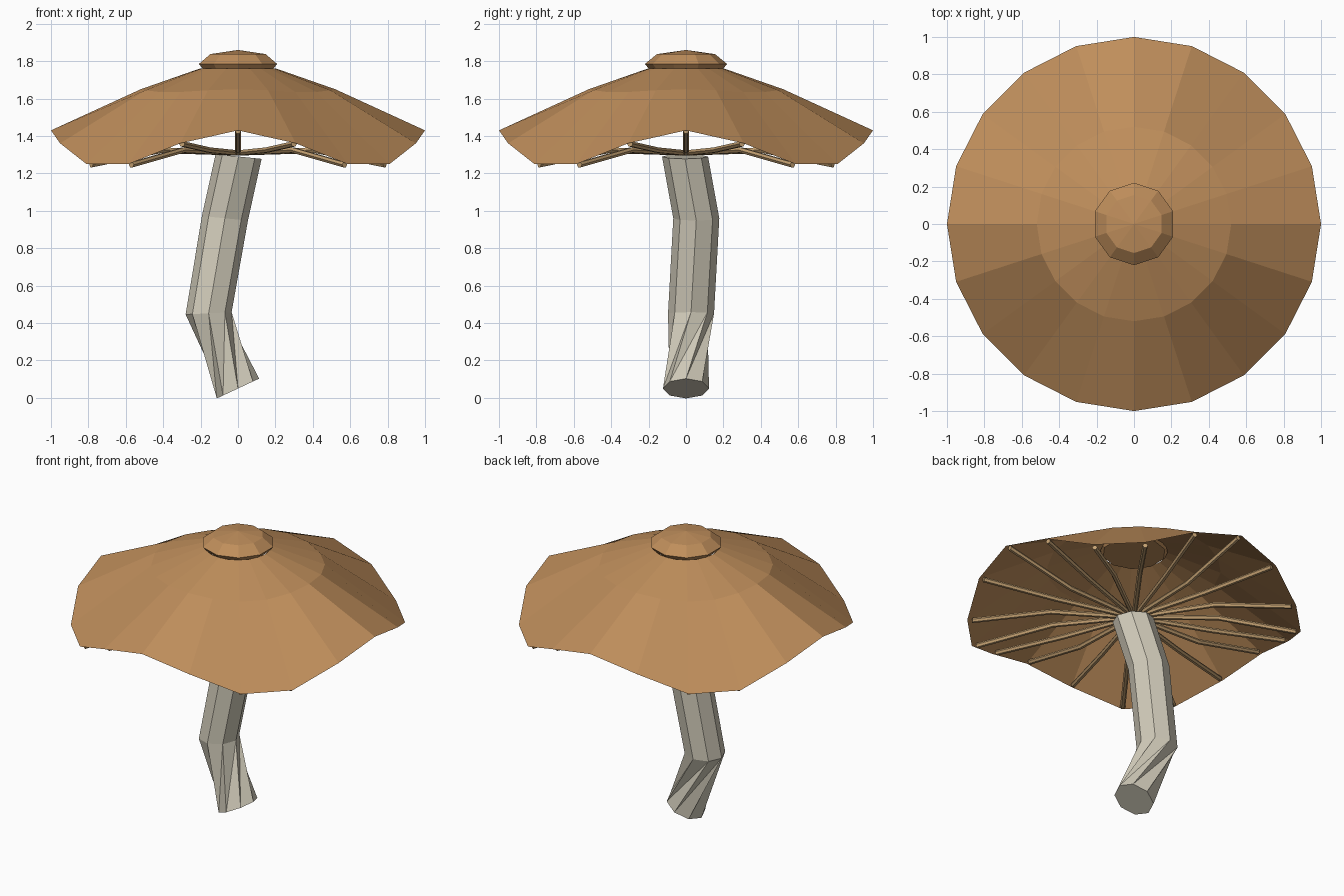
import bpy, bmesh
from math import pi, cos, sin
from mathutils import Vector

if "Cube" in bpy.data.objects:
    bpy.data.objects.remove(bpy.data.objects["Cube"], do_unlink=True)


def material(name, rgb):
    mat = bpy.data.materials.new(name)
    mat.use_nodes = True
    mat.diffuse_color = (*rgb, 1)
    mat.node_tree.nodes["Principled BSDF"].inputs["Base Color"].default_value = (*rgb, 1)
    return mat


cap_brown = material("cap brown", (0.52, 0.27, 0.105))
stem_cream = material("stem cream", (0.64, 0.60, 0.49))
gill_tan = material("gill tan", (0.56, 0.36, 0.17))


def finish(bm, name, mat, closed=True):
    if closed:
        bmesh.ops.recalc_face_normals(bm, faces=bm.faces)
    mesh = bpy.data.meshes.new(name)
    bm.to_mesh(mesh)
    bm.free()
    mesh.materials.append(mat)
    obj = bpy.data.objects.new(name, mesh)
    bpy.context.collection.objects.link(obj)
    return obj


def ring(bm, r, z, sides, start=0.0):
    """Ring of vertices; z may be a height or a function of the angle."""
    verts = []
    for i in range(sides):
        a = start + 2 * pi * i / sides
        verts.append(bm.verts.new((r * cos(a), r * sin(a), z(a) if callable(z) else z)))
    return verts


def bridge(bm, low, high, split=False):
    n = len(low)
    for i in range(n):
        j = (i + 1) % n
        if split:
            bm.faces.new((low[i], low[j], high[i]))
            bm.faces.new((low[j], high[j], high[i]))
        else:
            bm.faces.new((low[i], low[j], high[j], high[i]))


# Wavy rim with four high and four low stretches
def rim_height(a):
    return 1.33 + 0.1 * cos(4 * a)


# Cap: open canopy with twenty sectors
bm = bmesh.new()
rim = ring(bm, 1.0, rim_height, 20)
middle = ring(bm, 0.52, lambda a: 1.642 + 0.008 * cos(4 * a), 20)
crown = ring(bm, 0.2, 1.762, 20)
bridge(bm, rim, middle)
bridge(bm, middle, crown)
finish(bm, "cap", cap_brown, closed=False)

# Knob on top of the cap
bm = bmesh.new()
rings = [ring(bm, r, z, 10, pi / 2) for r, z in ((0.19, 1.75), (0.22, 1.785), (0.155, 1.838))]
bm.faces.new(rings[0][::-1])
bridge(bm, rings[0], rings[1])
bridge(bm, rings[1], rings[2])
tip = bm.verts.new((0, 0, 1.86))
for i in range(10):
    bm.faces.new((rings[2][i], rings[2][(i + 1) % 10], tip))
finish(bm, "cap_knob", cap_brown)

# Stem: crooked octagonal trunk, twisted in its lowest section
# Each section: centre, slope along x, twist
sections = [
    (Vector((0.0, 0.0, 0.05)), 0.43, -pi / 2),
    (Vector((-0.157, 0.027, 0.452)), 0.05, 0),
    (Vector((-0.07, 0.055, 0.96)), -0.1, 0),
    (Vector((0.003, -0.005, 1.29)), -0.1, 0),
]
bm = bmesh.new()
rings = []
for centre, slope, twist in sections:
    verts = ring(bm, 0.123, 0, 8, twist)
    for v in verts:
        x, y = v.co.x, v.co.y
        v.co = centre + Vector((x * 0.92, y, x * slope)) if slope > 0.2 else centre + Vector((x, y, x * slope))
    rings.append(verts)
bm.faces.new(rings[0][::-1])
bm.faces.new(rings[-1])
for k in range(3):
    bridge(bm, rings[k], rings[k + 1], split=(k == 0))
finish(bm, "stem", stem_cream)

# Gills: twenty bent rods fanning out from the stem to the rim
for i in range(20):
    a = 2 * pi * i / 20
    path = [(0.03, 1.31), (0.5, 1.325), (0.97, rim_height(a) - 0.003)]
    bm = bmesh.new()
    out, side, up = Vector((cos(a), sin(a), 0)), Vector((-sin(a), cos(a), 0)), Vector((0, 0, 1))
    rods = []
    for r, z in path:
        rods.append([bm.verts.new(out * r + up * z + (side * cos(t) + up * sin(t)) * 0.016)
                     for t in (2 * pi * k / 6 for k in range(6))])
    bm.faces.new(rods[0])
    bm.faces.new(rods[-1])
    bridge(bm, rods[0], rods[1])
    bridge(bm, rods[1], rods[2])
    finish(bm, f"gill_{i + 1}", gill_tan)
